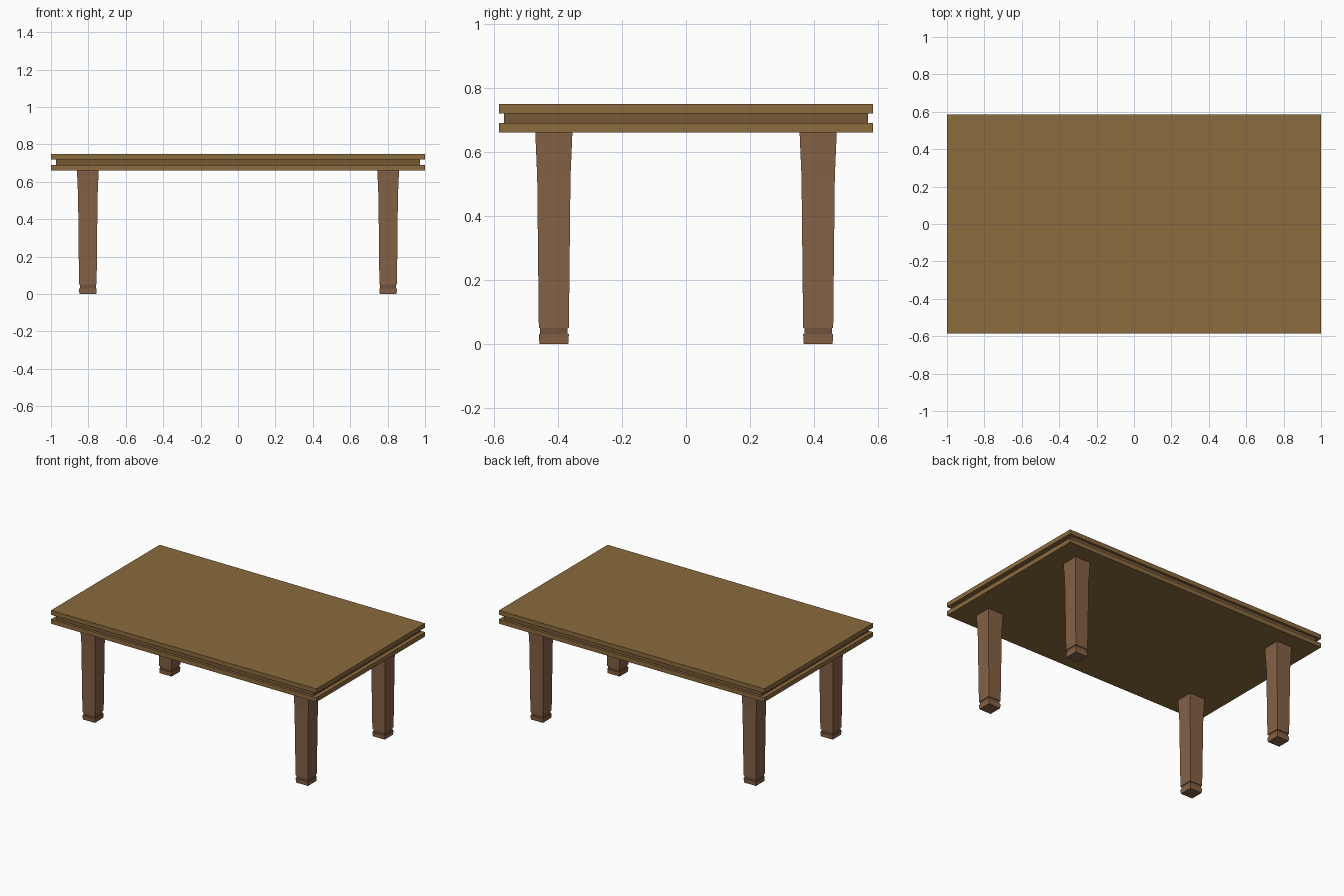
import bpy, bmesh

if "Cube" in bpy.data.objects:
    bpy.data.objects.remove(bpy.data.objects["Cube"])


def material(name, rgb):
    m = bpy.data.materials.new(name)
    m.diffuse_color = (*rgb, 1)
    m.use_nodes = True
    m.node_tree.nodes["Principled BSDF"].inputs["Base Color"].default_value = m.diffuse_color
    return m


top_wood = material("top_wood", (0.26, 0.145, 0.048))
band_wood = material("band_wood", (0.18, 0.10, 0.034))
leg_wood = material("leg_wood", (0.235, 0.12, 0.06))
collar_wood = material("collar_wood", (0.165, 0.085, 0.042))


def loft(name, rings, mat, loc=(0, 0)):
    """Closed four-sided solid through (half_x, half_y, z) rings."""
    bm = bmesh.new()
    loops = [[bm.verts.new((sx * hx, sy * hy, z))
              for sx, sy in ((-1, -1), (1, -1), (1, 1), (-1, 1))]
             for hx, hy, z in rings]
    for a, b in zip(loops, loops[1:]):
        for i in range(4):
            j = (i + 1) % 4
            bm.faces.new((a[i], a[j], b[j], b[i]))
    bm.faces.new(loops[0][::-1])
    bm.faces.new(loops[-1])
    mesh = bpy.data.meshes.new(name)
    bm.to_mesh(mesh)
    bm.free()
    mesh.materials.append(mat)
    ob = bpy.data.objects.new(name, mesh)
    ob.location = (*loc, 0)
    bpy.context.collection.objects.link(ob)
    return ob


# Tabletop: two boards separated by a recessed band
loft("lower_board", [(1, 0.585, 0.66), (1, 0.585, 0.69)], top_wood)
loft("recessed_band", [(0.972, 0.568, 0.69), (0.972, 0.568, 0.72)], band_wood)
loft("top_board", [(1, 0.585, 0.72), (1, 0.585, 0.75)], top_wood)

# Four tapered legs, flared at the top, with a collar groove and a foot
for side, sx in (("left", -1), ("right", 1)):
    for end, sy in (("front", -1), ("back", 1)):
        name = f"{end}_{side}"
        loc = (sx * 0.803, sy * 0.413)
        loft(name + "_leg", [(w, w, z) for w, z in
             ((0.047, 0.05), (0.052, 0.52), (0.058, 0.66))], leg_wood, loc)
        loft(name + "_collar", [(0.043, 0.043, 0.03), (0.043, 0.043, 0.05)],
             collar_wood, loc)
        loft(name + "_foot", [(0.045, 0.045, 0), (0.047, 0.047, 0.03)],
             leg_wood, loc)
